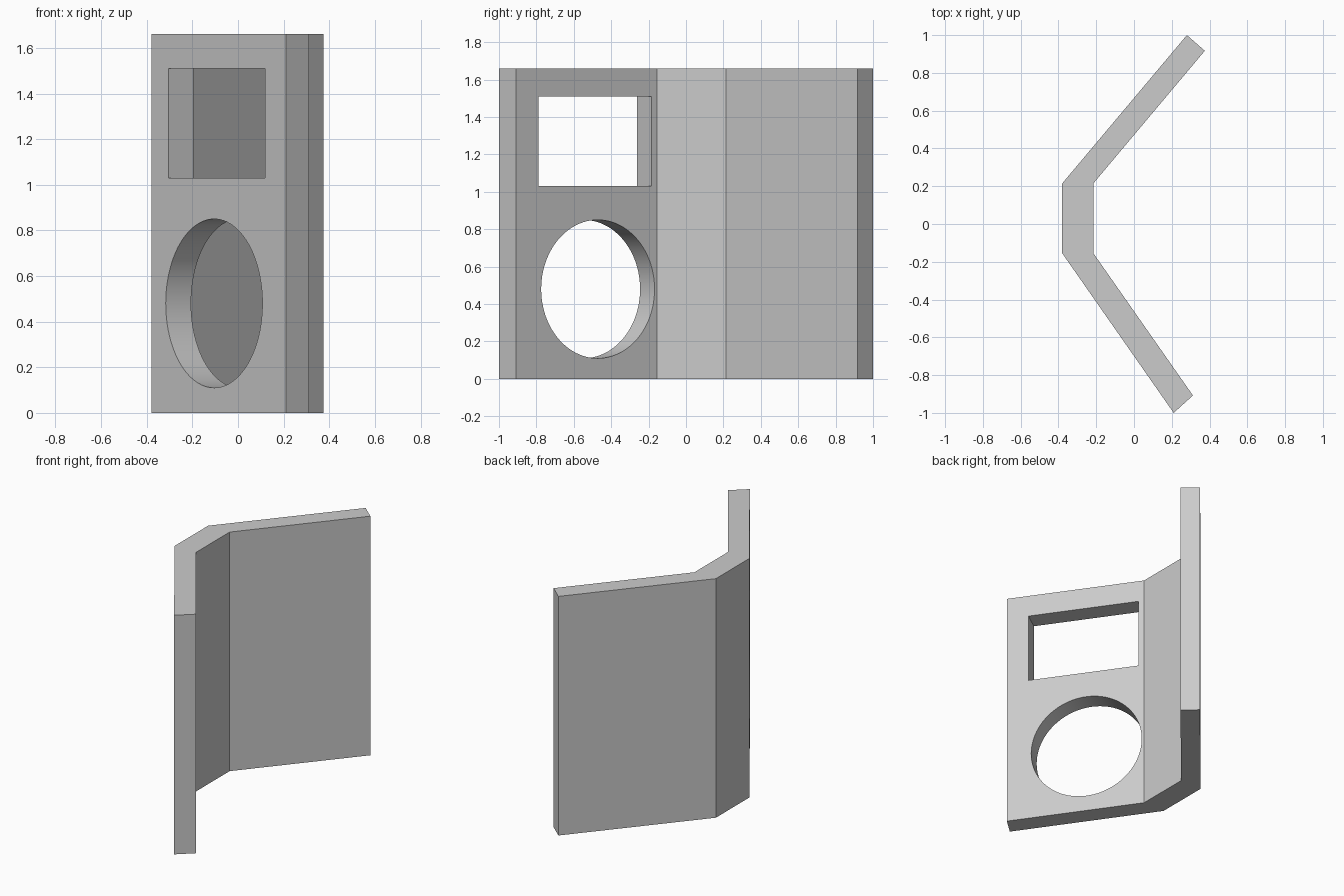
import bpy, bmesh, math
from mathutils import Vector

if "Cube" in bpy.data.objects:
    bpy.data.objects.remove(bpy.data.objects["Cube"], do_unlink=True)

HEIGHT = 1.66

grey = bpy.data.materials.new("light grey")
grey.use_nodes = True
colour = (0.6, 0.6, 0.6, 1)
grey.diffuse_color = colour
grey.node_tree.nodes["Principled BSDF"].inputs["Base Color"].default_value = colour

# Folded panel: plan outline extruded upward
outline = [(-0.38, 0.215), (-0.38, -0.155), (0.21, -1.0), (0.312, -0.908),
           (-0.215, -0.155), (-0.215, 0.215), (0.375, 0.917), (0.28, 1.0)]
bm = bmesh.new()
base = bm.faces.new([bm.verts.new((x, y, 0)) for x, y in outline])
top = bmesh.ops.extrude_face_region(bm, geom=[base])["geom"]
bmesh.ops.translate(bm, vec=(0, 0, HEIGHT),
                    verts=[g for g in top if isinstance(g, bmesh.types.BMVert)])
bmesh.ops.recalc_face_normals(bm, faces=bm.faces)
mesh = bpy.data.meshes.new("folded_panel")
bm.to_mesh(mesh)
bm.free()
panel = bpy.data.objects.new("folded_panel", mesh)
bpy.context.collection.objects.link(panel)
mesh.materials.append(grey)

# Front wing direction, used to aim the openings squarely through it
corner, tip = Vector((-0.38, -0.155, 0)), Vector((0.21, -1.0, 0))
along = tip - corner
turn = math.atan2(along.y, along.x)


def wing_point(x, z):
    p = corner + along * (x - corner.x) / along.x
    return (p.x, p.y, z)


# Rectangular window opening
bpy.ops.mesh.primitive_cube_add(size=1, location=wing_point(-0.094, 1.27),
                                rotation=(0, 0, turn))
window_cutter = bpy.context.object
window_cutter.name = "window_cutter"
window_cutter.scale = (0.739, 0.5, 0.48)

# Round opening
bpy.ops.mesh.primitive_cylinder_add(vertices=96, radius=0.37, depth=0.5,
                                    location=wing_point(-0.105, 0.48),
                                    rotation=(math.pi / 2, 0, turn))
round_cutter = bpy.context.object
round_cutter.name = "round_cutter"

# Cut both openings, then discard the cutters
bpy.context.view_layer.objects.active = panel
for cutter in (window_cutter, round_cutter):
    cutter.hide_render = True
    cut = panel.modifiers.new("opening", "BOOLEAN")
    cut.operation = "DIFFERENCE"
    cut.solver = "EXACT"
    cut.object = cutter
    bpy.ops.object.modifier_apply(modifier=cut.name)
    bpy.data.objects.remove(cutter, do_unlink=True)

bpy.ops.object.select_all(action="DESELECT")
panel.select_set(True)
bpy.ops.object.shade_smooth_by_angle(angle=math.radians(30))
